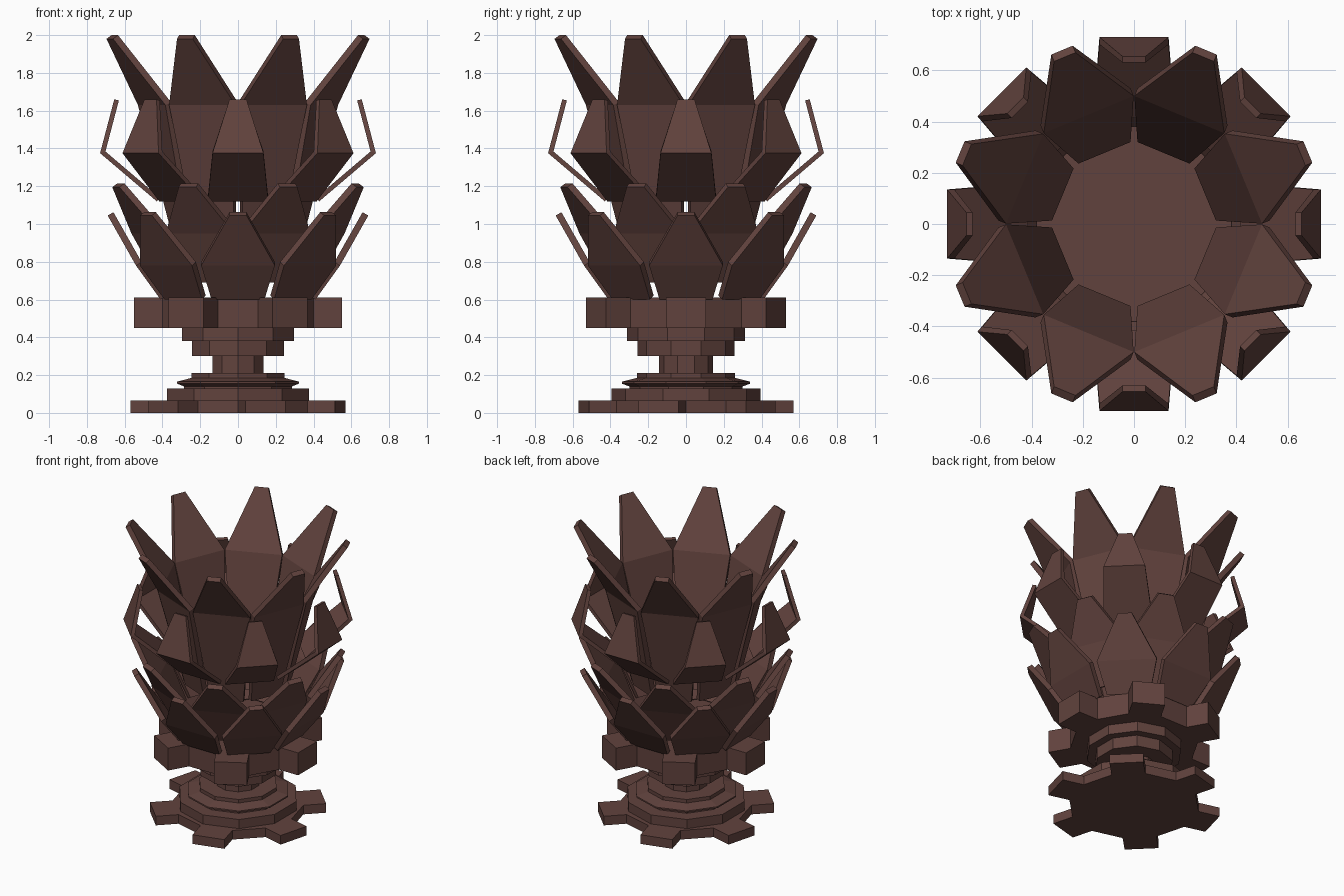
import bpy, bmesh, math
from mathutils import Vector

if "Cube" in bpy.data.objects:
    bpy.data.objects.remove(bpy.data.objects["Cube"])

mat = bpy.data.materials.new("dark_brown")
mat.diffuse_color = (0.12, 0.055, 0.047, 1)
mat.use_nodes = True
mat.node_tree.nodes["Principled BSDF"].inputs["Base Color"].default_value = mat.diffuse_color


def finish(bm, name):
    bmesh.ops.recalc_face_normals(bm, faces=bm.faces)
    me = bpy.data.meshes.new(name)
    bm.to_mesh(me)
    bm.free()
    me.materials.append(mat)
    ob = bpy.data.objects.new(name, me)
    bpy.context.collection.objects.link(ob)
    return ob


def lathe(name, profile, sides=10):
    # closed turned solid from (radius, z) points, one corner on +y
    bm = bmesh.new()
    rings = []
    for r, z in profile:
        rings.append([bm.verts.new((r * math.sin(2 * math.pi * i / sides),
                                    r * math.cos(2 * math.pi * i / sides), z))
                      for i in range(sides)])
    for a, b in zip(rings, rings[1:]):
        for i in range(sides):
            j = (i + 1) % sides
            bm.faces.new((a[i], a[j], b[j], b[i]))
    bm.faces.new(rings[0])
    bm.faces.new(rings[-1])
    return finish(bm, name)


def toothed_disc(name, apothem, outer, z0, z1, turn):
    # 12-sided disc with every second side pushed out to a square tooth
    bm = bmesh.new()
    hw = apothem * math.tan(math.pi / 12)
    outline = []
    for k in range(6):
        a = math.radians(turn + 60 * k)
        for r, t in ((apothem, -hw), (outer, -hw), (outer, hw), (apothem, hw)):
            outline.append((r * math.cos(a) - t * math.sin(a),
                            r * math.sin(a) + t * math.cos(a)))
    face = bm.faces.new([bm.verts.new((x, y, z0)) for x, y in outline])
    ext = bmesh.ops.extrude_face_region(bm, geom=[face], use_keep_orig=True)
    top = [v for v in ext["geom"] if isinstance(v, bmesh.types.BMVert)]
    bmesh.ops.translate(bm, verts=top, vec=(0, 0, z1 - z0))
    return finish(bm, name)


def petals(name, sections, turn, thick=0.035):
    # eight bent plates; sections are outer (radius, z, half width), base to tip
    pts = [Vector((r, z)) for r, z, w in sections]
    norms = []
    for a, b in zip(pts, pts[1:]):
        d = (b - a).normalized()
        norms.append(Vector((-d.y, d.x)))
    bm = bmesh.new()
    for k in range(8):
        a = math.radians(turn + 45 * k)
        loops = []
        for i, (p, (_, _, w)) in enumerate(zip(pts, sections)):
            n0, n1 = norms[max(i - 1, 0)], norms[min(i, len(norms) - 1)]
            m = (n0 + n1).normalized()
            q = p + m * thick / m.dot(n0)
            loops.append([bm.verts.new((s.x * math.cos(a) - t * math.sin(a),
                                        s.x * math.sin(a) + t * math.cos(a), s.y))
                          for s, t in ((p, -w), (p, w), (q, w), (q, -w))])
        for lo, hi in zip(loops, loops[1:]):
            for i in range(4):
                j = (i + 1) % 4
                bm.faces.new((lo[i], lo[j], hi[j], hi[i]))
        bm.faces.new(loops[0])
        bm.faces.new(loops[-1])
    return finish(bm, name)


# foot and stem
toothed_disc("foot", 0.41, 0.56, 0.0, 0.065, -15)
lathe("foot_step", [(0.395, 0.06), (0.395, 0.13)])
lathe("foot_moulding", [(0.30, 0.12), (0.30, 0.14), (0.34, 0.155),
                        (0.34, 0.165), (0.26, 0.185), (0.26, 0.21)])
lathe("stem", [(0.143, 0.20), (0.143, 0.31)])
lathe("lower_collar", [(0.257, 0.30), (0.257, 0.385)])
lathe("upper_collar", [(0.313, 0.38), (0.313, 0.46)])
toothed_disc("cup_ring", 0.40, 0.55, 0.45, 0.61, 0)

# four layers of petals, bottom to top
petals("lowest_petals", [(0.41, 0.60, 0.14), (0.54, 0.78, 0.195), (0.69, 1.045, 0.045)], 0)
petals("lower_petals", [(0.40, 0.69, 0.13), (0.53, 0.95, 0.195), (0.70, 1.195, 0.05)], 22.5)
petals("curled_petals", [(0.43, 1.12, 0.16), (0.73, 1.375, 0.135), (0.655, 1.66, 0.045)], 0, 0.025)
petals("top_petals", [(0.335, 0.95, 0.11), (0.495, 1.63, 0.19), (0.735, 1.98, 0.045)], 22.5)
